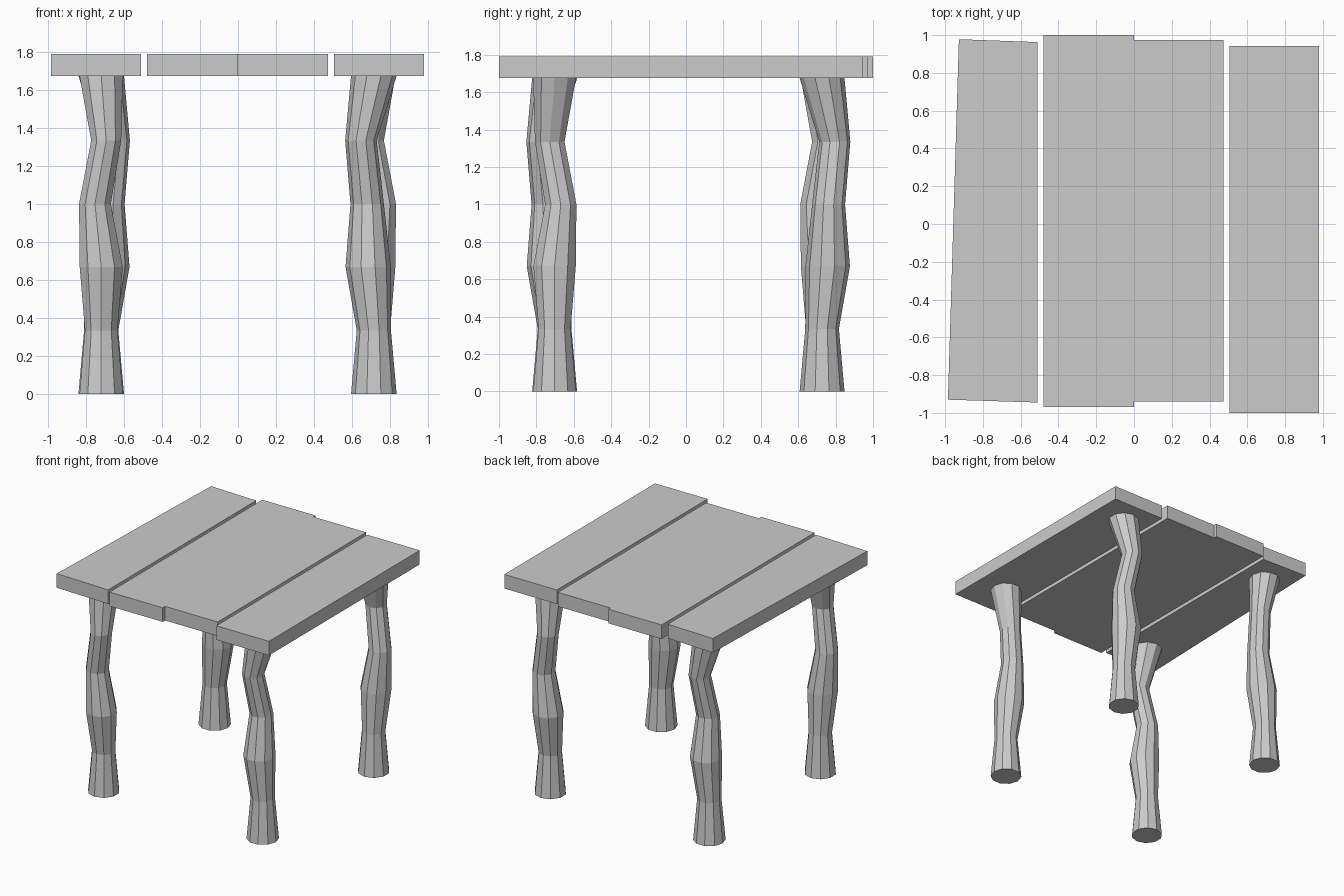
import bpy, bmesh
from math import cos, sin, tau, pi

if "Cube" in bpy.data.objects:
    bpy.data.objects.remove(bpy.data.objects["Cube"])

Z0, Z1 = 1.675, 1.79   # underside and top of the planks
SIDES = 10


def make_object(name, bm):
    bmesh.ops.recalc_face_normals(bm, faces=bm.faces)
    mesh = bpy.data.meshes.new(name)
    bm.to_mesh(mesh)
    bm.free()
    obj = bpy.data.objects.new(name, mesh)
    bpy.context.collection.objects.link(obj)
    return obj


def plank(name, corners):
    bm = bmesh.new()
    low = [bm.verts.new((x, y, Z0)) for x, y in corners]
    high = [bm.verts.new((x, y, Z1)) for x, y in corners]
    bm.faces.new(low[::-1])
    bm.faces.new(high)
    for i in range(4):
        j = (i + 1) % 4
        bm.faces.new((low[i], low[j], high[j], high[i]))
    return make_object(name, bm)


def box_corners(x0, x1, y0, y1):
    return [(x0, y0), (x1, y0), (x1, y1), (x0, y1)]


# Tabletop planks, the left one cut crooked
plank("left_plank", [(-0.985, -0.93), (-0.51, -0.945), (-0.51, 0.963), (-0.927, 0.978)])
plank("middle_left_plank", box_corners(-0.48, 0.0, -0.97, 1.0))
plank("middle_right_plank", box_corners(0.0, 0.475, -0.94, 0.973))
plank("right_plank", box_corners(0.505, 0.98, -1.0, 0.943))

# Gnarled leg: rings of (x offset, y offset, height, radius)
RINGS = [(0, 0, 0, 0.12), (0, 0, 0.335, 0.09), (-0.03, 0, 0.67, 0.119),
         (-0.035, 0.033, 1.0, 0.088), (-0.068, -0.026, 1.335, 0.083),
         (0, 0, Z0, 0.12)]


def leg(name, x, y, turn):
    bm = bmesh.new()
    loops = []
    for ox, oy, z, r in RINGS:
        loops.append([bm.verts.new((ox + r * cos(tau * i / SIDES),
                                    oy + r * sin(tau * i / SIDES), z))
                      for i in range(SIDES)])
    for a, b in zip(loops, loops[1:]):
        for i in range(SIDES):
            j = (i + 1) % SIDES
            bm.faces.new((a[i], a[j], b[j], b[i]))
    bm.faces.new(loops[0][::-1])
    bm.faces.new(loops[-1])
    obj = make_object(name, bm)
    obj.location = (x, y, 0)
    obj.rotation_euler.z = turn


# Same leg, given a quarter turn at each corner
leg("front_right_leg", 0.715, -0.7025, 0)
leg("front_left_leg", -0.72, -0.7025, pi / 2)
leg("back_left_leg", -0.72, 0.7275, pi)
leg("back_right_leg", 0.715, 0.7275, -pi / 2)
